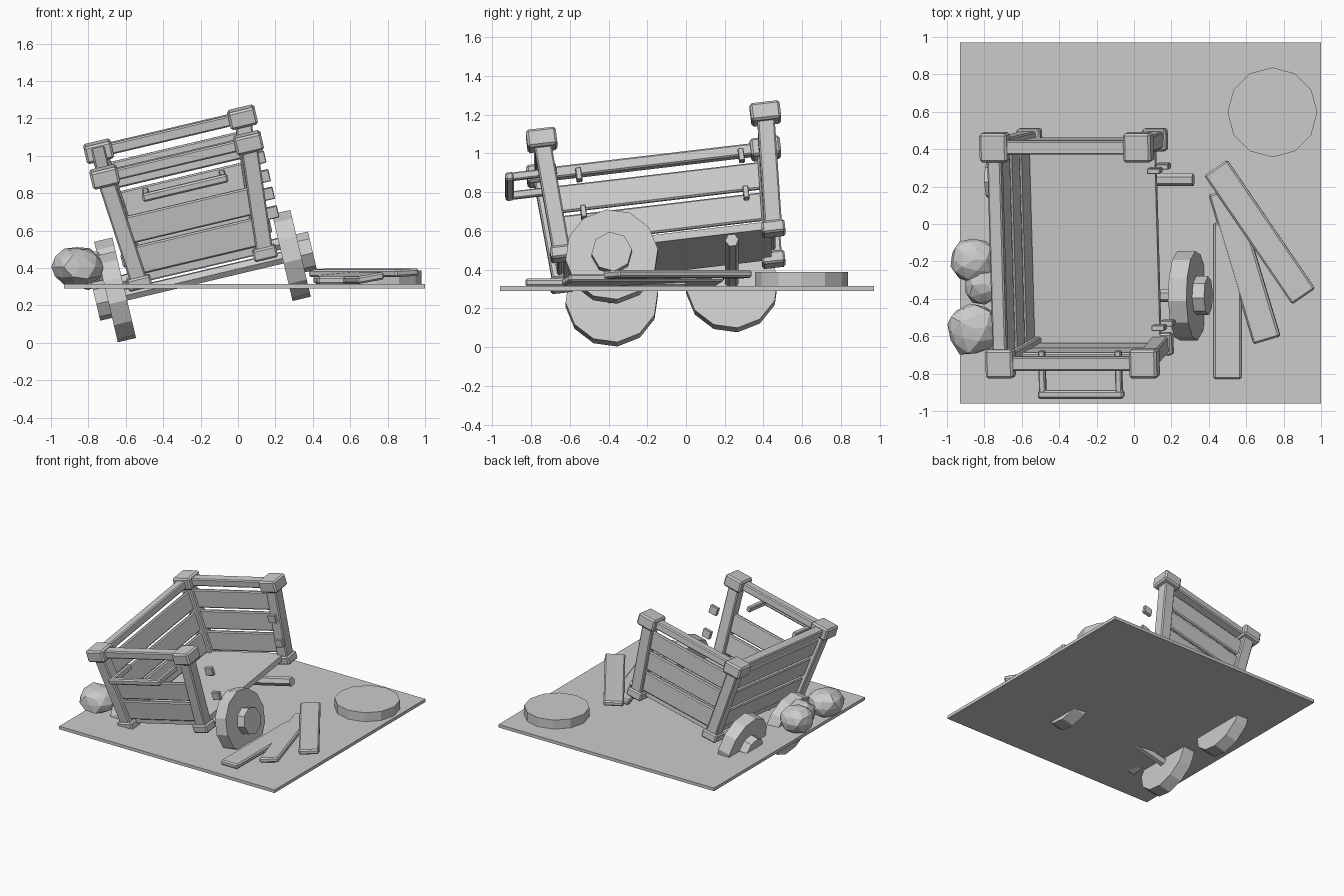
import bpy, bmesh, math, random
from mathutils import Matrix, Vector, Euler

if "Cube" in bpy.data.objects:
    bpy.data.objects.remove(bpy.data.objects["Cube"])

grey = bpy.data.materials.new("plain grey")
grey.use_nodes = True
colour = (0.6, 0.6, 0.6, 1)
grey.diffuse_color = colour
grey.node_tree.nodes["Principled BSDF"].inputs["Base Color"].default_value = colour


def finish(name, bm, matrix, bevel=0):
    mesh = bpy.data.meshes.new(name)
    bm.to_mesh(mesh)
    bm.free()
    mesh.materials.append(grey)
    ob = bpy.data.objects.new(name, mesh)
    bpy.context.collection.objects.link(ob)
    ob.matrix_world = matrix
    if bevel:
        mod = ob.modifiers.new("Bevel", "BEVEL")
        mod.width = bevel
        mod.segments = 1
    return ob


def box(name, size, matrix, bevel=0.008):
    bm = bmesh.new()
    bmesh.ops.create_cube(bm, size=1)
    bmesh.ops.scale(bm, vec=size, verts=bm.verts)
    return finish(name, bm, matrix, bevel)


def cylinder(name, radius, depth, sides, matrix):
    bm = bmesh.new()
    bmesh.ops.create_cone(bm, cap_ends=True, segments=sides, radius1=radius,
                          radius2=radius, depth=depth)
    return finish(name, bm, matrix)


def place(loc, rot=(0, 0, 0)):
    return Matrix.Translation(loc) @ Euler([math.radians(a) for a in rot]).to_matrix().to_4x4()


# Ground slab
box("ground", (1.93, 1.93, 0.025), place((0.035, 0.005, 0.302)), 0)

# Tilted cart frame: across, along and up axes
across = Vector((0.973, 0, 0.23)).normalized()
along = Vector((-0.026, 0.993, 0.118))
along = (along - across * along.dot(across)).normalized()
up = across.cross(along)
cart = Matrix((across, along, up)).transposed().to_4x4()
cart.translation = (-0.2075, -0.095, 0.4675)

HEIGHT = 0.6


def half_x(z):
    return 0.345 + 0.05 * z / HEIGHT


def half_y(z):
    return 0.55 + 0.032 * z / HEIGHT


# Corner posts with caps and feet
for sx, nx in ((1, "left"), (-1, "right")):
    for sy, ny in ((1, "back"), (-1, "front")):
        low = Vector((sx * half_x(0), sy * half_y(0), 0))
        high = Vector((sx * half_x(HEIGHT), sy * half_y(HEIGHT), HEIGHT))
        lean = (high - low).to_track_quat("Z", "Y").to_matrix().to_4x4()
        lean = Matrix.Translation((low + high) / 2) @ Euler(
            (-sy * math.atan(0.032 / HEIGHT), sx * math.atan(0.05 / HEIGHT), 0)).to_matrix().to_4x4()
        box(f"{ny}_{nx}_post", (0.09, 0.09, HEIGHT), cart @ lean)
        box(f"{ny}_{nx}_cap", (0.15, 0.155, 0.095), cart @ place(high), 0.012)
        box(f"{ny}_{nx}_foot", (0.13, 0.12, 0.065), cart @ place(low), 0.01)

# Wall planks and top rails; the left side is broken open
rows = [(0.12, 0.155), (0.29, 0.15), (0.457, 0.145)]
for side, sy, count in (("front", -1, 2), ("back", 1, 3)):
    for i, (z, h) in enumerate(rows[:count]):
        box(f"{side}_plank_{i + 1}", (2 * half_x(z) - 0.04, 0.03, h),
            cart @ place((0, sy * half_y(z), z), (-sy * 3, 0, 0)))
    box(f"{side}_rail", (2 * half_x(HEIGHT) - 0.1, 0.075, 0.06),
        cart @ place((0, sy * half_y(HEIGHT), HEIGHT)))
for i, (z, h) in enumerate(rows):
    box(f"right_plank_{i + 1}", (0.03, 2 * half_y(z) - 0.04, h),
        cart @ place((-half_x(z), 0, z), (0, -4.8, 0)))
box("right_rail", (0.075, 2 * half_y(HEIGHT) - 0.1, 0.06),
    cart @ place((-half_x(HEIGHT), 0, HEIGHT)))

# Broken plank stubs on the open side
for y in (-0.415, 0.43):
    for z in (0.185, 0.385):
        box("broken_stub", (0.07, 0.03, 0.065), cart @ place((0.43, y, z)), 0.004)

# Floor
box("floor", (0.7, 1.08, 0.04), cart @ place((0, 0, 0.02)), 0)

# Push handle at the front
for x in (-0.2, 0.22):
    box("handle_arm", (0.035, 0.24, 0.04), cart @ place((x, -0.65, 0.465)), 0.006)
box("handle_bar", (0.47, 0.045, 0.045), cart @ place((0.01, -0.765, 0.465)), 0.01)

# Axles and wheels, the back left wheel being off
for ny, y in (("front", -0.3), ("back", 0.325)):
    cylinder(f"{ny}_axle", 0.035, 1.06, 6, cart @ place((0, y, -0.078), (0, 90, 0)))
    for nx, s in (("left", 1), ("right", -1)):
        if (ny, nx) == ("back", "left"):
            continue
        cylinder(f"{ny}_{nx}_wheel", 0.24, 0.1, 12, cart @ place((s * 0.48, y, -0.078), (0, 90, 0)))
        cylinder(f"{ny}_{nx}_hub", 0.105, 0.07, 8, cart @ place((s * 0.56, y, -0.078), (0, 90, 0)))
cylinder("loose_wheel", 0.24, 0.08, 12, place((0.74, 0.597, 0.347)))

# Loose planks on the ground
for name, loc, rot in (("loose_plank_1", (0.5, -0.412, 0.334), (0, 0, 0)),
                       ("loose_plank_2", (0.592, -0.222, 0.347), (0, -10, 16.7)),
                       ("loose_plank_3", (0.672, -0.043, 0.375), (0, -3, 34.3))):
    box(name, (0.15, 0.835, 0.04), place(loc, rot), 0.01)

# Boulders
random.seed(4)
for i, (loc, radii) in enumerate((((-0.86, -0.19, 0.41), (0.13, 0.125, 0.11)),
                                  ((-0.80, -0.32, 0.39), (0.12, 0.11, 0.11)),
                                  ((-0.86, -0.56, 0.405), (0.15, 0.145, 0.115)))):
    bm = bmesh.new()
    bmesh.ops.create_icosphere(bm, subdivisions=2, radius=1)
    for v in bm.verts:
        v.co *= random.uniform(0.88, 1.04)
    bmesh.ops.scale(bm, vec=radii, verts=bm.verts)
    finish(f"boulder_{i + 1}", bm, place(loc, (0, 0, 40 * i)))
